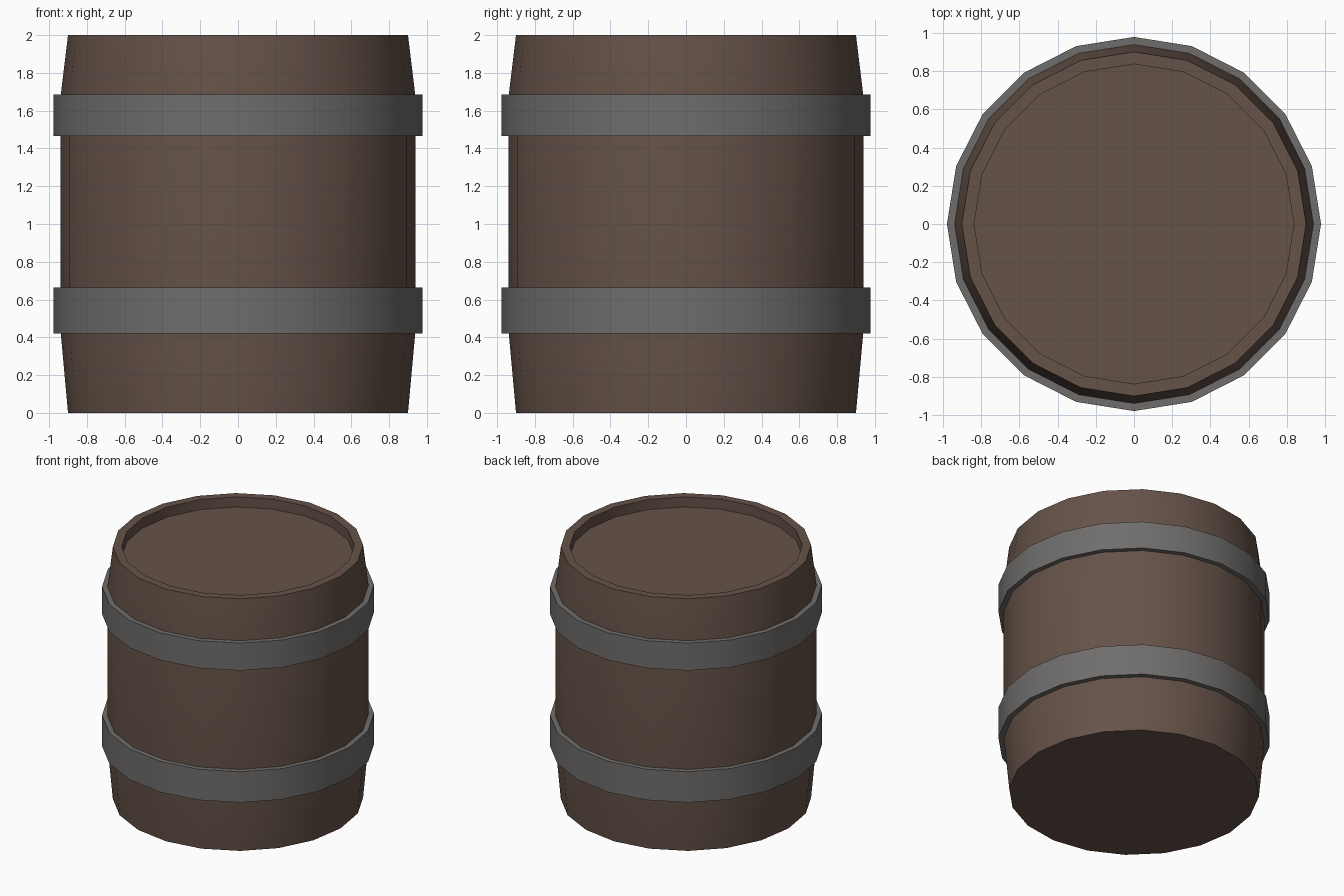
import bpy, bmesh
from math import cos, sin, pi, radians

if "Cube" in bpy.data.objects:
    bpy.data.objects.remove(bpy.data.objects["Cube"])

SIDES = 20


def material(name, rgb):
    mat = bpy.data.materials.new(name)
    mat.diffuse_color = (*rgb, 1)
    mat.use_nodes = True
    mat.node_tree.nodes["Principled BSDF"].inputs["Base Color"].default_value = mat.diffuse_color
    return mat


def lathe(name, profile, mat, closed=False):
    """Spin (radius, z) points around z; open profiles get capped at both ends."""
    bm = bmesh.new()
    rings = [[bm.verts.new((r * cos(2 * pi * i / SIDES), r * sin(2 * pi * i / SIDES), z))
              for i in range(SIDES)] for r, z in profile]
    pairs = list(zip(rings, rings[1:]))
    if closed:
        pairs.append((rings[-1], rings[0]))
    else:
        bm.faces.new(rings[0])
        bm.faces.new(rings[-1])
    for a, b in pairs:
        for i in range(SIDES):
            j = (i + 1) % SIDES
            bm.faces.new((a[i], a[j], b[j], b[i]))
    bmesh.ops.recalc_face_normals(bm, faces=bm.faces)
    mesh = bpy.data.meshes.new(name)
    bm.to_mesh(mesh)
    bm.free()
    mesh.materials.append(mat)
    obj = bpy.data.objects.new(name, mesh)
    bpy.context.collection.objects.link(obj)
    bpy.ops.object.select_all(action='DESELECT')
    obj.select_set(True)
    bpy.context.view_layer.objects.active = obj
    bpy.ops.object.shade_smooth_by_angle(angle=radians(30))
    return obj


wood = material("wood", (0.13, 0.085, 0.065))
iron = material("iron", (0.16, 0.155, 0.15))

# Wooden body with tapered ends and a recessed lid
lathe("barrel_body", [(0.90, 0), (0.94, 0.44), (0.94, 1.67), (0.90, 2.0),
                      (0.836, 2.0), (0.836, 1.92)], wood)

# Iron hoops
for name, z0, z1 in (("lower_hoop", 0.42, 0.665), ("upper_hoop", 1.467, 1.685)):
    lathe(name, [(0.925, z0), (0.978, z0), (0.978, z1), (0.925, z1)], iron, closed=True)
